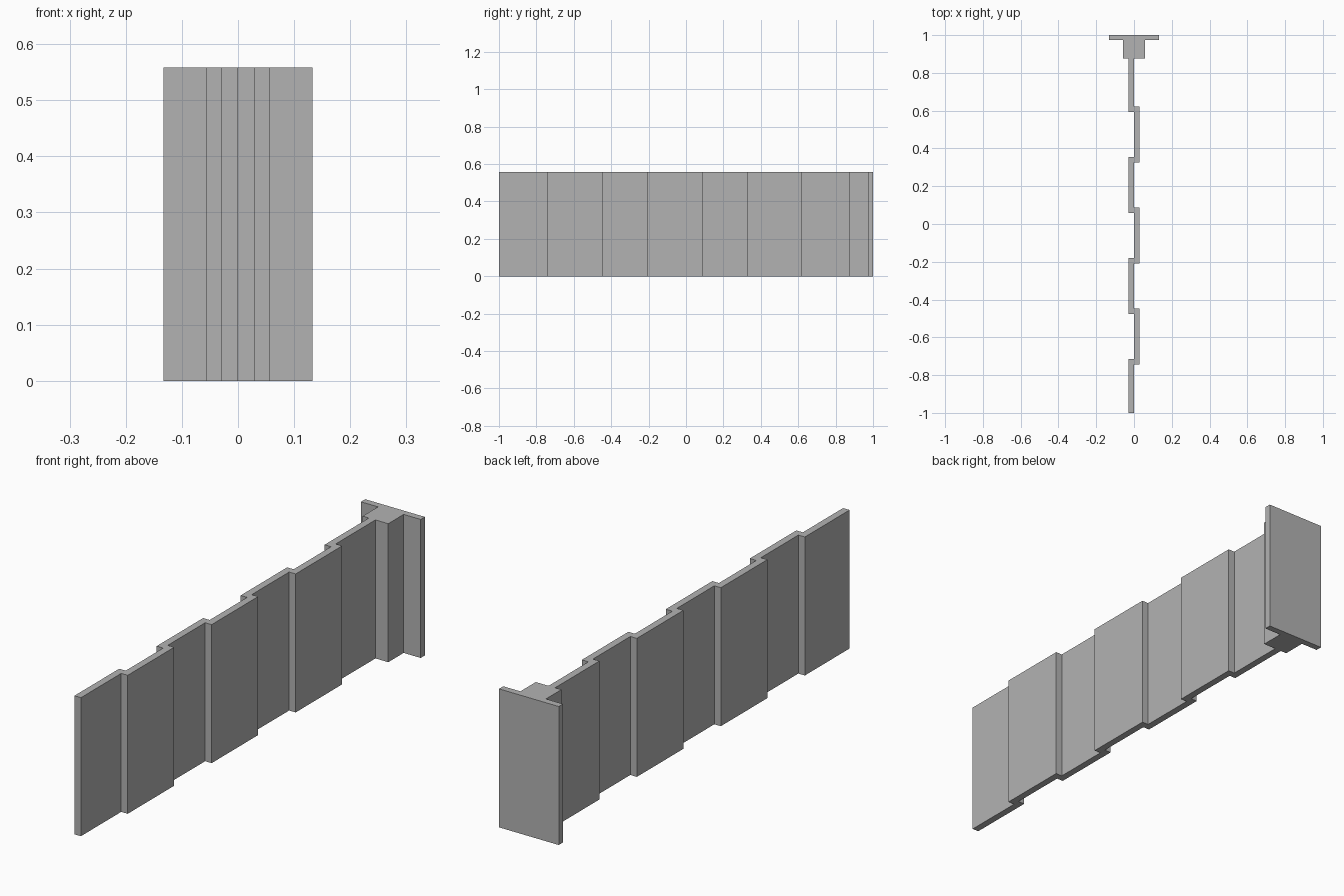
import bpy

cube = bpy.data.objects.get("Cube")
if cube:
    bpy.data.objects.remove(cube, do_unlink=True)

HEIGHT = 0.558
THICK = 0.029
STEP = 0.2673
LENGTH = 0.296

grey = bpy.data.materials.new("plain_grey")
grey.use_nodes = True
colour = (0.45, 0.45, 0.45, 1)
grey.diffuse_color = colour
grey.node_tree.nodes["Principled BSDF"].inputs["Base Color"].default_value = colour


def box(name, x0, x1, y0, y1):
    """Full-height box between the given plan limits."""
    bpy.ops.mesh.primitive_cube_add(size=1, location=((x0 + x1) / 2, (y0 + y1) / 2, HEIGHT / 2))
    ob = bpy.context.object
    ob.name = name
    ob.scale = (x1 - x0, y1 - y0, HEIGHT)
    bpy.ops.object.transform_apply(location=False, rotation=False, scale=True)
    ob.data.materials.append(grey)
    return ob


# Overlapping boards, alternating between the two sides of the centre line
for i in range(7):
    start = -1.011 + STEP * i
    x0 = -THICK if i % 2 == 0 else 0
    box(f"board_{i + 1}", x0, x0 + THICK, max(start, -1), min(start + LENGTH, 0.875))

# End post and the wide plate behind it
box("end_post", -0.057, 0.057, 0.875, 0.973)
box("end_plate", -0.133, 0.133, 0.973, 1)
